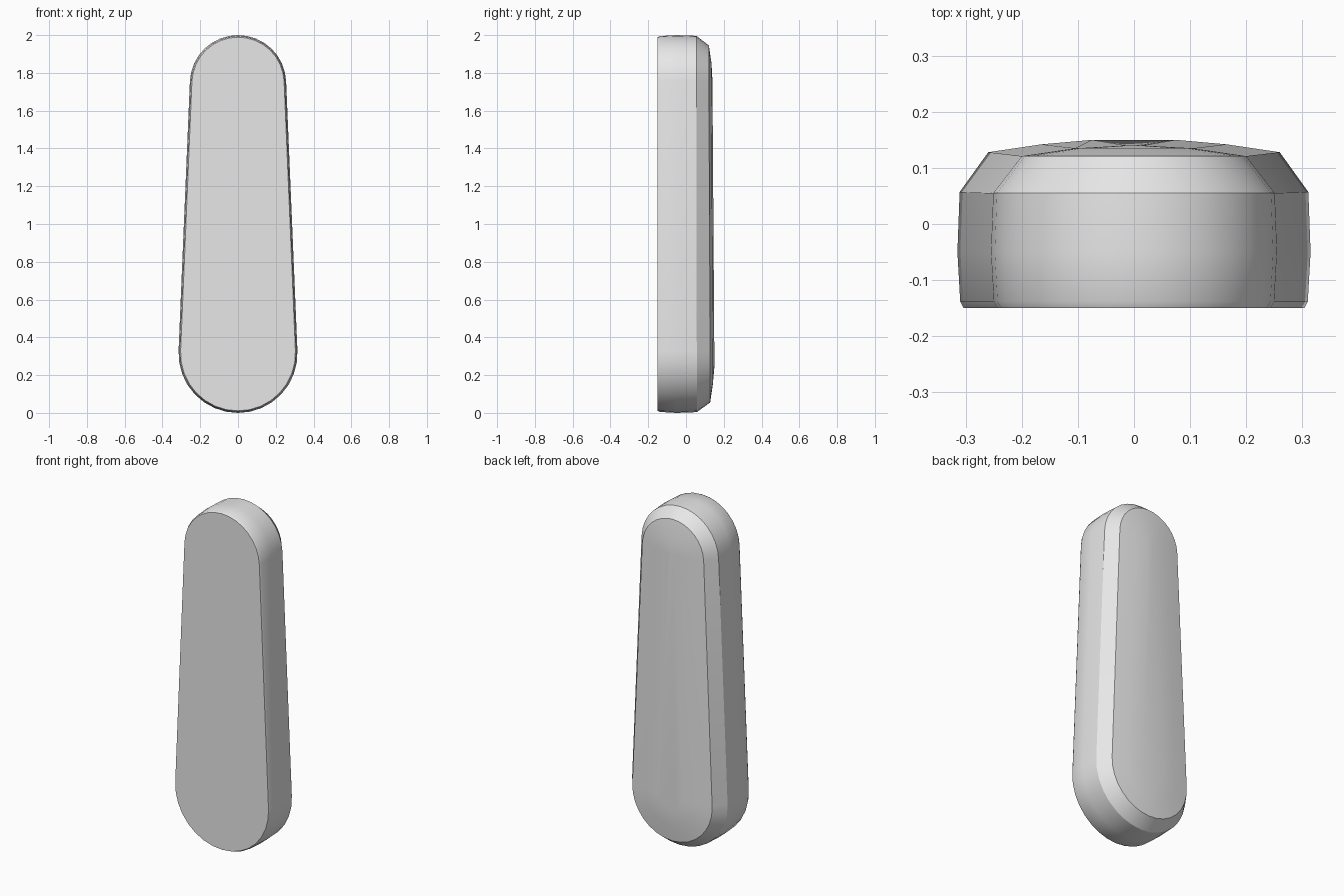
import bpy, bmesh, math

cube = bpy.data.objects.get("Cube")
if cube:
    bpy.data.objects.remove(cube, do_unlink=True)

LOW_R, HIGH_R = 0.315, 0.255
LOW_Z, HIGH_Z = LOW_R, 2 - HIGH_R
STEPS = 16
TILT = math.asin((LOW_R - HIGH_R) / (HIGH_Z - LOW_Z))


def outline(inset):
    """Tapered capsule outline as (x, z) points."""
    points = []
    for radius, z, start, sweep in (
            (HIGH_R, HIGH_Z, TILT, math.pi - 2 * TILT),
            (LOW_R, LOW_Z, math.pi - TILT, math.pi + 2 * TILT)):
        for i in range(STEPS + 1):
            a = start + sweep * i / STEPS
            r = radius - inset
            points.append((r * math.cos(a), z + r * math.sin(a)))
    return points


# Section from front to back: inset, y at the low end, y at the high end
SECTION = [
    (0.011, -0.15, -0.15),
    (0.005, -0.138, -0.138),
    (0.0, -0.05, -0.05),
    (0.004, 0.057, 0.055),
    (0.055, 0.128, 0.121),
    (0.15, 0.142, 0.135),
    (0.24, 0.15, 0.14),
]

# Body: loft the outline through the section
bm = bmesh.new()
rings = []
for inset, y_low, y_high in SECTION:
    ring = []
    for x, z in outline(inset):
        t = min(max((z - LOW_Z) / (HIGH_Z - LOW_Z), 0), 1)
        ring.append(bm.verts.new((x, y_low + (y_high - y_low) * t, z)))
    rings.append(ring)
for a, b in zip(rings, rings[1:]):
    for i in range(len(a)):
        j = (i + 1) % len(a)
        bm.faces.new((a[i], a[j], b[j], b[i]))
bm.faces.new(rings[0])
bm.faces.new(rings[-1])
bmesh.ops.recalc_face_normals(bm, faces=bm.faces)

mesh = bpy.data.meshes.new("tapered_body")
bm.to_mesh(mesh)
bm.free()
body = bpy.data.objects.new("tapered_body", mesh)
bpy.context.collection.objects.link(body)

# Plain grey finish
grey = bpy.data.materials.new("light_grey")
grey.use_nodes = True
color = (0.8, 0.8, 0.8, 1)
grey.diffuse_color = color
grey.node_tree.nodes["Principled BSDF"].inputs["Base Color"].default_value = color
mesh.materials.append(grey)

bpy.ops.object.select_all(action='DESELECT')
body.select_set(True)
bpy.context.view_layer.objects.active = body
bpy.ops.object.shade_smooth_by_angle(angle=math.radians(30))
